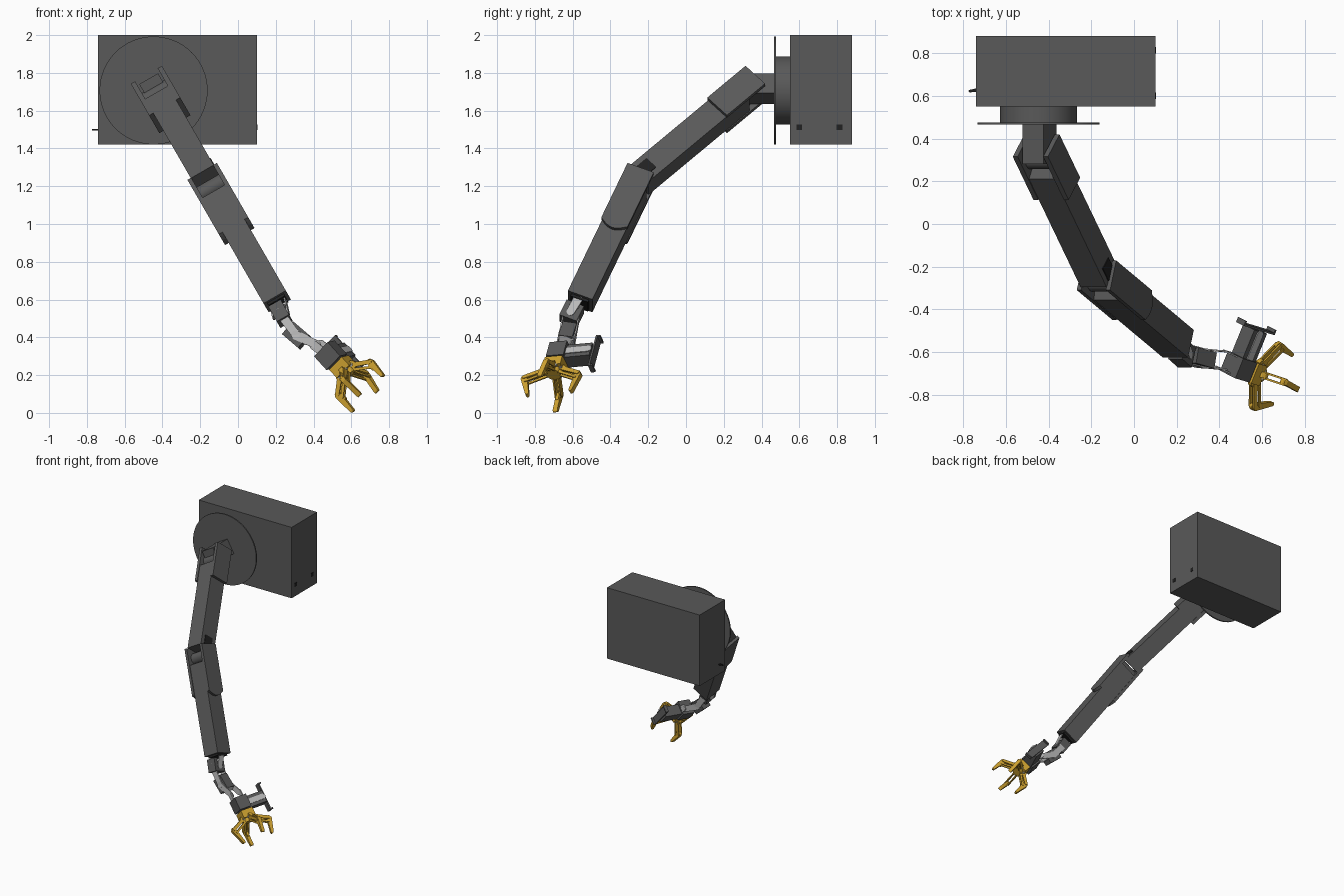
import bpy, bmesh
from math import sin, cos, pi, radians
from mathutils import Vector as V

if "Cube" in bpy.data.objects:
    bpy.data.objects.remove(bpy.data.objects["Cube"])


def material(name, *rgb):
    m = bpy.data.materials.new(name)
    m.diffuse_color = (*rgb, 1)
    m.use_nodes = True
    m.node_tree.nodes["Principled BSDF"].inputs["Base Color"].default_value = m.diffuse_color
    return m


DARK = material("dark_grey", 0.1, 0.1, 0.1)
BLACK = material("black", 0.015, 0.015, 0.015)
SILVER = material("silver", 0.5, 0.5, 0.5)
YELLOW = material("yellow", 0.62, 0.36, 0.03)


def extrude(name, pts, vec, mat=DARK):
    """Closed solid: planar outline pts swept along vec."""
    bm = bmesh.new()
    f = bm.faces.new([bm.verts.new(p) for p in pts])
    top = bmesh.ops.extrude_face_region(bm, geom=[f])["geom"]
    bmesh.ops.translate(bm, vec=vec, verts=[g for g in top if isinstance(g, bmesh.types.BMVert)])
    bmesh.ops.recalc_face_normals(bm, faces=bm.faces)
    me = bpy.data.meshes.new(name)
    bm.to_mesh(me)
    bm.free()
    ob = bpy.data.objects.new(name, me)
    bpy.context.collection.objects.link(ob)
    me.materials.append(mat)
    return ob


def box(name, c, along, side, size, mat=DARK):
    """Box centred at c; size is (along, side, remaining axis)."""
    x = V(along).normalized()
    z = x.cross(V(side)).normalized()
    y = z.cross(x)
    sx, sy, sz = [s / 2 for s in size]
    base = V(c) - z * sz
    return extrude(name, [base + x * i * sx + y * j * sy for i, j in ((-1, -1), (1, -1), (1, 1), (-1, 1))],
                   z * sz * 2, mat)


def link(name, p, q, normal, r0, r1, thick, offset=0, mat=SILVER):
    """Flat bar from p to q with rounded ends of radius r0 and r1."""
    p, q = V(p), V(q)
    n = V(normal)
    d = (q - p).normalized()
    n = (n - d * n.dot(d)).normalized()
    s = n.cross(d)
    pts = [c + r * (s * cos(t) + d * sin(t))
           for c, r, t0 in ((q, r1, 0), (p, r0, pi)) for t in [t0 + pi * k / 6 for k in range(7)]]
    return extrude(name, [a + n * (offset - thick / 2) for a in pts], n * thick, mat)


def disc(name, c, r, axis, length, segs=64, mat=DARK):
    axis = V(axis).normalized()
    s = axis.orthogonal().normalized()
    t = axis.cross(s)
    ob = extrude(name, [V(c) + r * (s * cos(2 * pi * k / segs) + t * sin(2 * pi * k / segs))
                        for k in range(segs)], axis * length, mat)
    bpy.context.view_layer.objects.active = ob
    ob.select_set(True)
    bpy.ops.object.shade_smooth_by_angle(angle=radians(35))
    ob.select_set(False)
    return ob


# Wall housing with turntable
box("housing", (-0.32, 0.715, 1.71), (1, 0, 0), (0, 1, 0), (0.84, 0.33, 0.58))
disc("turntable_hub", (-0.447, 0.47, 1.707), 0.18, (0, 1, 0), 0.09)
disc("turntable_disc", (-0.447, 0.466, 1.707), 0.286, (0, 1, 0), 0.01)
for y in (0.6, 0.813):
    box("side_socket", (0.1, y, 1.513), (1, 0, 0), (0, 1, 0), (0.006, 0.03, 0.03), BLACK)
link("side_latch", (-0.74, 0.626, 1.5), (-0.768, 0.622, 1.5), (0, 0, 1), 0.008, 0.006, 0.008, 0, BLACK)

# Arm frame: hinge axis A, and the arm plane spanned by y and R
O, A, R = V((-0.443, 0, 1.717)), V((cos(pi / 6), 0, 0.5)), V((0.5, 0, -cos(pi / 6)))
UPPER = (V((0.367, -0.03)), V((-0.722, 0.692)))
LOWER = (V((-0.24, 0.535)), V((-0.386, 0.923)))


def arm_point(seg, u, v, a):
    o, d = seg
    p = o + d * u + V((d.y, -d.x)) * v
    return O + A * a + R * p.y + V((0, p.x, 0))


def arm_part(name, seg, outline, a0, a1, mat=DARK):
    return extrude(name, [arm_point(seg, u, v, a0) for u, v in outline], A * (a1 - a0), mat)


# Shoulder post and pins
box("shoulder_post", O + V((0, 0.375, 0)), A, (0, 1, 0), (0.115, 0.19, 0.12))
disc("shoulder_pin", arm_point(UPPER, 0.09, 0, -0.08), 0.045, A, 0.16, 24)
disc("elbow_pin", arm_point(LOWER, 0.08, 0, -0.08), 0.045, A, 0.16, 24)

# Arm beams
arm_part("upper_arm", UPPER, [(0.15, -0.07), (0.85, -0.07), (0.85, 0.07), (0.11, 0.07)], -0.07, 0.07)
arm_part("lower_arm", LOWER, [(0.13, -0.07), (0.83, -0.07), (0.83, 0.07), (0.09, 0.07)], -0.068, 0.068)
arm_part("arm_vent", UPPER, [(0.76, -0.04), (0.84, -0.04), (0.84, 0.035), (0.76, 0.035)], 0.065, 0.074, BLACK)
arm_part("wrist_mount", LOWER, [(0.83, -0.05), (0.845, -0.05), (0.845, 0.05), (0.83, 0.05)], -0.05, 0.05, BLACK)

# Fork cheeks on both sides of each beam
upper_cheek = [(0, -0.075), (0.28, -0.075), (0.28, 0.075), (0, 0.075)]
lower_cheek = [(0, 0.075), (0, -0.075)] + [(0.36 + 0.035 * sin(pi * k / 8), -0.075 + 0.15 * k / 8) for k in range(9)]
for s in (-1, 1):
    arm_part("shoulder_cheek", UPPER, upper_cheek, s * 0.069, s * 0.095)
    arm_part("elbow_cheek", LOWER, lower_cheek, s * 0.067, s * 0.09)

# Gripper frame: N points out of the palm, E2 across it
N = V((0.66, -0.2, -0.73)).normalized()
E2 = V((0.37, 0.92, 0.09))
E2 = (E2 - N * E2.dot(N)).normalized()
E1 = N.cross(E2)
PALM = V((0.554, -0.69, 0.245))

# Wrist: servos joined by pairs of rounded brackets
W = [V(p) for p in ((0.21, -0.567, 0.59), (0.225, -0.605, 0.525), (0.31, -0.627, 0.41),
                    (0.42, -0.638, 0.36), (0.49, -0.668, 0.305))]
box("wrist_servo_1", W[1], (0.45, -0.4, -0.8), A, (0.10, 0.075, 0.10))
box("wrist_servo_2", W[2], (0.7, -0.2, -0.6), (0, 1, 0), (0.115, 0.075, 0.09))
box("wrist_servo_3", W[4], N, E2, (0.10, 0.10, 0.11))
for i, side in enumerate((A, (0, 1, 0), (0, 1, 0), E2)):
    for s in (-1, 1):
        link(f"wrist_bracket_{i + 1}", W[i], W[i + 1], side, 0.025, 0.022, 0.007, s * 0.042)
for i in (0, 2):
    mid = (W[i] + W[i + 1]) / 2
    box("bracket_bridge", mid, W[i + 1] - W[i], A if i == 0 else (0, 1, 0), (0.012, 0.084, 0.05), SILVER)

# Side servo with end plate
servo = V((0.535, -0.57, 0.305))
box("side_servo", servo, E2, N, (0.17, 0.09, 0.08))
link("servo_face", servo - E2 * 0.07, servo + E2 * 0.07, E1, 0.02, 0.02, 0.008, 0.041)
plate = servo + E2 * 0.092
box("end_plate", plate, N, E2, (0.22, 0.01, 0.055))
for s in (-1, 1):
    box("end_plate_lip", plate + N * s * 0.105 + E2 * 0.008, N, E2, (0.01, 0.025, 0.055))

# Palm
box("palm", PALM, N, E2, (0.06, 0.10, 0.10), YELLOW)
disc("palm_boss", PALM + N * 0.03, 0.04, N, 0.03, 24, YELLOW)

# Four fingers: (knuckle, tip)
fingers = [((0.705, -0.74, 0.265), (0.763, -0.772, 0.20)),
           ((0.535, -0.67, 0.09), (0.605, -0.69, 0.013)),
           ((0.68, -0.57, 0.20), (0.733, -0.608, 0.118)),
           ((0.562, -0.855, 0.175), (0.64, -0.84, 0.098))]
for k, t in fingers:
    k, t = V(k), V(t)
    out = k - PALM
    out = (out - N * out.dot(N)).normalized()
    side = N.cross(out)
    base = PALM + out * 0.045 + N * 0.03
    link("finger_root", PALM + N * 0.02, base, side, 0.03, 0.024, 0.026, 0, YELLOW)
    for s in (-1, 1):
        link("finger_bar", base, k - N * 0.008, side, 0.013, 0.011, 0.009, s * 0.013, YELLOW)
        link("finger_linkage", base + N * 0.024 - out * 0.01, k + N * 0.02 - out * 0.012, side,
             0.008, 0.007, 0.007, s * 0.013, YELLOW)
        link("finger_bolt", base - out * 0.002, base + out * 0.002, side, 0.007, 0.007, 0.008, s * 0.02, SILVER)
    link("knuckle", k - N * 0.012, k + N * 0.03 - out * 0.01, side, 0.013, 0.013, 0.018, 0, YELLOW)
    link("fingertip", k, t, side, 0.018, 0.01, 0.026, 0, YELLOW)
